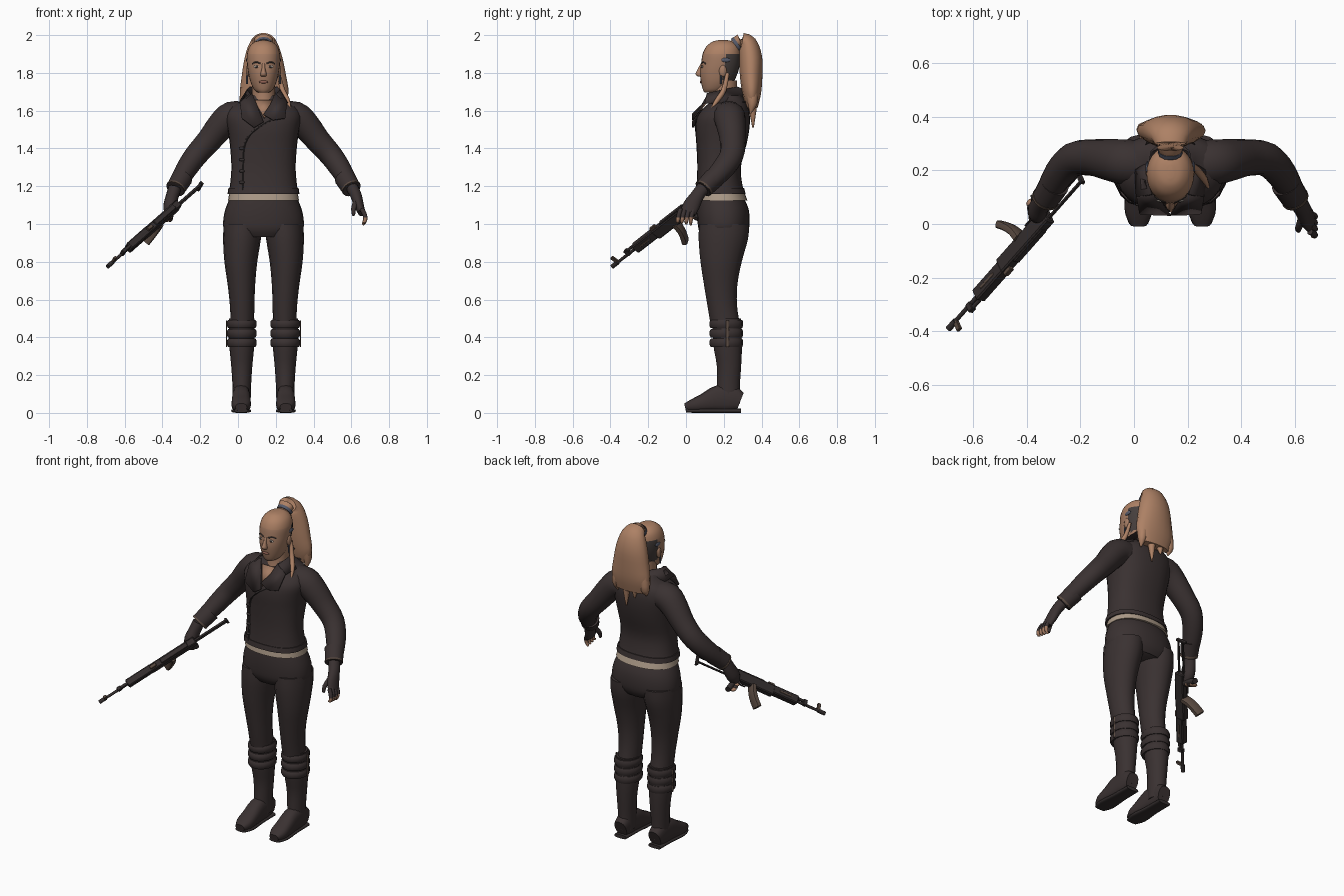
import bpy, bmesh, math
from mathutils import Vector, Matrix
from mathutils.bvhtree import BVHTree

if "Cube" in bpy.data.objects:
    bpy.data.objects.remove(bpy.data.objects["Cube"])

CX = 0.135  # body's own centre line


def material(name, r, g, b):
    m = bpy.data.materials.new(name)
    m.use_nodes = True
    m.diffuse_color = (r, g, b, 1)
    m.node_tree.nodes["Principled BSDF"].inputs["Base Color"].default_value = (r, g, b, 1)
    return m


cloth = material("dark cloth", .042, .031, .031)
skin = material("skin", .37, .20, .125)
hair = material("hair", .42, .22, .13)
shaved = material("shaved hair", .06, .048, .045)
shirt = material("undershirt", .42, .33, .25)
steel = material("gun metal", .035, .028, .028)
wood = material("brown fittings", .10, .068, .052)
white = material("eye white", .5, .45, .4)
lip = material("lips", .26, .11, .08)
clip = material("blue grey clip", .09, .10, .14)


def finish(name, bm, *mats, angle=50):
    bmesh.ops.recalc_face_normals(bm, faces=bm.faces)
    mesh = bpy.data.meshes.new(name)
    bm.to_mesh(mesh)
    bm.free()
    ob = bpy.data.objects.new(name, mesh)
    bpy.context.collection.objects.link(ob)
    for m in mats:
        mesh.materials.append(m)
    bpy.ops.object.select_all(action='DESELECT')
    ob.select_set(True)
    bpy.context.view_layer.objects.active = ob
    bpy.ops.object.shade_smooth_by_angle(angle=math.radians(angle))
    return ob


def spline(rows, steps):
    """Smooth run of rows through the given rows."""
    rows = [Vector(r) for r in rows]
    out = []
    for i in range(len(rows) - 1):
        p, a, b, q = rows[max(i - 1, 0)], rows[i], rows[i + 1], rows[min(i + 2, len(rows) - 1)]
        for k in range(steps):
            t = k / steps
            m, n = (b - p) / 2, (q - a) / 2
            out.append(a + m * t + (3 * (b - a) - 2 * m - n) * t**2 + (2 * (a - b) + m + n) * t**3)
    return out + [rows[-1]]


def loft(name, rows, *mats, n=16, power=2, flat=False, ref=(0, 1, 0), steps=3):
    """Skin over sections (x, y, z, half side, half up)."""
    rows = spline(rows, steps)
    bm = bmesh.new()
    rings = []
    for i, r in enumerate(rows):
        c = Vector(r[:3])
        side, up = Vector((1, 0, 0)), Vector((0, 1, 0))
        if not flat:
            t = (Vector(rows[min(i + 1, len(rows) - 1)][:3]) - Vector(rows[max(i - 1, 0)][:3])).normalized()
            side = Vector(ref).cross(t).normalized()
            up = t.cross(side)
        ring = []
        for k in range(n):
            co, si = (f(math.tau * k / n) for f in (math.cos, math.sin))
            co, si = (math.copysign(abs(v) ** (2 / power), v) for v in (co, si))
            ring.append(bm.verts.new(c + side * co * r[3] + up * si * r[4]))
        rings.append(ring)
    for a, b in zip(rings, rings[1:]):
        for k in range(n):
            bm.faces.new((a[k], a[(k + 1) % n], b[(k + 1) % n], b[k]))
    bm.faces.new(rings[0])
    bm.faces.new(rings[-1])
    return finish(name, bm, *mats)


def body(rows, dx=0):
    """Upright sections from (z, front, back, half width, offset)."""
    return [(CX + dx + (r[4] if len(r) > 4 else 0), (r[1] + r[2]) / 2, r[0], r[3], (r[2] - r[1]) / 2) for r in rows]


def blob(name, loc, size, mat):
    bm = bmesh.new()
    bmesh.ops.create_uvsphere(bm, u_segments=12, v_segments=8, radius=1,
                              matrix=Matrix.Translation(loc) @ Matrix.Diagonal((*size, 1)))
    return finish(name, bm, mat)


def plate(name, points, mat, thick=.008):
    bm = bmesh.new()
    bm.faces.new([bm.verts.new(p) for p in points])
    ob = finish(name, bm, mat)
    mod = ob.modifiers.new("thickness", 'SOLIDIFY')
    mod.thickness, mod.offset = thick, 0
    return ob


def paint(ob, rule):
    for p in ob.data.polygons:
        p.material_index = rule(p.center)


def front_of(ob):
    tree = BVHTree.FromPolygons([v.co for v in ob.data.vertices], [p.vertices for p in ob.data.polygons])
    return lambda x, z, lift=0: Vector((x, tree.ray_cast(Vector((x, -1, z)), Vector((0, 1, 0)))[0].y - lift, z))


# Jacket, undershirt, hips
jacket = loft("jacket", body([(1.165, .05, .31, .186), (1.2, .055, .30, .178), (1.3, .06, .29, .17),
              (1.42, .055, .32, .178), (1.5, .05, .335, .19), (1.57, .06, .338, .2), (1.62, .1, .328, .175),
              (1.655, .14, .31, .11), (1.68, .15, .29, .08)]), cloth, n=28, power=2.4, flat=True)
loft("jacket_hem", body([(1.16, .045, .315, .19), (1.19, .05, .308, .186)]), cloth, n=28, power=2.4, flat=True)
loft("undershirt", body([(1.125, .052, .325, .188), (1.18, .06, .305, .178)]), shirt, n=28, power=2.3, flat=True)
loft("hips", body([(.93, .09, .31, .15), (.97, .067, .332, .208), (1.03, .06, .337, .212), (1.09, .06, .328, .198),
     (1.15, .065, .3, .172)]), cloth, n=28, power=2.2, flat=True)

# Legs and boots
for s, tag in ((1, "left"), (-1, "right")):
    loft(tag + "_trouser_leg", body([(1.0, .07, .334, .1, s * .11), (.92, .067, .328, .1, s * .114),
         (.8, .077, .295, .087, s * .12), (.68, .095, .272, .073, s * .117), (.57, .113, .27, .065, s * .113),
         (.47, .13, .285, .062, s * .112)]), cloth, flat=True)
    loft(tag + "_boot_shaft", body([(.5, .14, .29, .068), (.36, .145, .296, .066), (.25, .163, .292, .056),
         (.14, .163, .285, .049), (.05, .16, .285, .047)], s * .115), cloth, flat=True)
    for i, z in enumerate((.35, .4, .45)):
        loft(tag + "_boot_cuff_" + str(i), body([(z, .13, .298, .073), (z + .012, .124, .302, .079),
             (z + .032, .124, .302, .079), (z + .043, .132, .297, .072)], s * .115), cloth, flat=True, steps=1)
    fx = CX + s * .118
    loft(tag + "_foot", [(fx, .287, .06, .04, .05), (fx, .24, .075, .046, .07), (fx, .17, .075, .048, .07),
         (fx, .1, .055, .051, .05), (fx, .04, .04, .05, .035), (fx, -.005, .03, .03, .02)],
         cloth, power=2.6, ref=(0, 0, 1))
    loft(tag + "_sole", [(fx, .29, .011, .042, .011), (fx, .17, .011, .044, .011), (fx, .06, .011, .053, .011),
         (fx, .0, .012, .035, .01)], steel, power=3, ref=(0, 0, 1))
    loft(tag + "_boot_strap", [(CX + s * .196, .22, z, .003, .007) for z in (.35, .42, .49)], wood, n=8, flat=True)

# Arms and cuffs
for s, tag in ((1, "left"), (-1, "right")):
    at = lambda dx, y, z, a, b: (CX + s * dx, y, z, a, b)
    loft(tag + "_sleeve", [at(.1, .225, 1.565, .08, .085), at(.17, .23, 1.565, .083, .085), at(.225, .238, 1.52, .075, .078),
         at(.29, .247, 1.44, .066, .068), at(.36, .24, 1.36, .061, .064), at(.415, .185, 1.28, .055, .058),
         at(.465, .1, 1.195, .043, .045)], cloth)
    loft(tag + "_cuff", [at(.43, .15, 1.245, .056, .056), at(.467, .09, 1.185, .051, .05)], cloth, steps=1)
    loft(tag + "_cuff_trim", [at(.462, .098, 1.194, .053, .052), at(.466, .092, 1.187, .053, .052)], wood, steps=1)

# Left hand
loft("left_glove", [(.605, .09, 1.19, .032, .036), (.625, .06, 1.15, .03, .036), (.64, .03, 1.1, .026, .044),
     (.655, .01, 1.06, .02, .042)], cloth)
for i in range(4):
    y = .04 - i * .023
    finger = loft("left_finger_" + str(i), [(.655, y, 1.08, .012, .012), (.672, y - .01, 1.045, .012, .012),
                  (.672, y - .015, 1.015, .01, .01), (.66, y - .015, .995 + .006 * i, .006, .006)], cloth, skin, n=8)
    paint(finger, lambda c: c.z < 1.03)
loft("left_thumb", [(.625, .02, 1.12, .016, .016), (.612, -.015, 1.08, .013, .013), (.612, -.025, 1.045, .008, .008)],
     cloth, n=8)

# Rifle frame: x runs from muzzle to stock, y is the rifle's underside
muzzle = Vector((-.69, -.39, .775))
along = (Vector((-.19, .175, 1.215)) - muzzle).normalized()
under = Vector((-.33, .75, -.57))
under = (under - along * under.dot(along)).normalized()
frame = Matrix.Translation(muzzle) @ Matrix((along, under, along.cross(under))).transposed().to_4x4()


def gun_box(name, s0, s1, d0, d1, half, mat=steel):
    bm = bmesh.new()
    bmesh.ops.create_cube(bm, size=1, matrix=Matrix.Translation(((s0 + s1) / 2, (d0 + d1) / 2, 0))
                          @ Matrix.Diagonal((s1 - s0, d1 - d0, half * 2, 1)))
    bmesh.ops.bevel(bm, geom=bm.edges[:], offset=min(half, d1 - d0) * .25, segments=1, affect='EDGES')
    bm.transform(frame)
    return finish(name, bm, mat, angle=30)


def gun_tube(name, rows, mat=steel, power=2):
    return loft(name, [(*(frame @ Vector((s, d, 0))), a, b) for s, d, a, b in rows], mat, n=12, power=power,
                ref=frame.col[1][:3] if power == 2 else frame.col[2][:3])


gun_tube("barrel", [(0, 0, .008, .008), (.36, 0, .009, .009)])
gun_tube("muzzle_brake", [(0, 0, .012, .012), (.045, 0, .012, .012)])
gun_tube("gas_tube", [(.13, -.02, .008, .008), (.36, -.02, .009, .009)])
gun_box("front_sight", .035, .055, -.045, .0, .007, wood)
gun_box("gas_block", .125, .15, -.03, .008, .011)
gun_box("handguard", .19, .36, -.028, .024, .022)
gun_box("handguard_inset", .23, .32, -.012, .006, .0235, wood)
gun_box("receiver", .35, .65, -.027, .036, .021)
gun_box("rear_sight", .35, .39, -.042, -.02, .01, wood)
gun_box("bolt_cover", .42, .6, -.034, -.02, .015)
gun_box("trigger_guard", .53, .6, .05, .055, .006)
gun_tube("magazine", [(.485, .025, .016, .03), (.475, .07, .016, .03), (.455, .11, .016, .03), (.43, .145, .016, .03)],
         wood, power=4)
gun_tube("pistol_grip", [(.595, .03, .014, .02), (.615, .07, .015, .019), (.635, .115, .015, .02)], steel, power=3)
gun_box("stock_upper_bar", .64, .865, -.013, -.003, .006)
gun_box("stock_lower_bar", .64, .865, .022, .031, .006)
gun_box("butt_plate", .853, .867, -.02, .05, .011)

# Right hand gripping the rifle
loft("right_glove", [(-.335, .09, 1.19, .034, .036), (-.35, .07, 1.14, .034, .042), (-.36, .045, 1.09, .036, .044),
     (-.365, .03, 1.05, .022, .025)], cloth)
for i in range(4):
    p = frame @ Vector((.61 + .006 * i, .045 + i * .018, 0))
    blob("right_finger_" + str(i), p + along * -.022, (.025, .02, .012), skin if i % 2 else cloth)

# Neck and head
loft("neck", body([(1.58, .11, .28, .07), (1.66, .135, .272, .062), (1.76, .14, .27, .06)]), skin, flat=True)
head = loft("head", body([(1.695, .1, .17, .026), (1.71, .09, .21, .048), (1.75, .08, .25, .068), (1.8, .074, .274, .08),
            (1.85, .08, .286, .087), (1.9, .088, .288, .087), (1.94, .108, .278, .073), (1.965, .14, .25, .045),
            (1.973, .17, .22, .012)]), skin, hair, shaved, n=28, power=2.1, flat=True, steps=4)
paint(head, lambda c: 1 if c.z > 1.905 else 2 if c.y > .2 and c.z > 1.75 else 0)
face = front_of(head)
loft("nose", [(CX, .074, 1.781, .013, .011), (CX, .07, 1.793, .017, .021), (CX, .077, 1.82, .01, .016),
     (CX, .088, 1.85, .008, .01)], skin, n=10, flat=True)
blob("mouth", face(CX, 1.752), (.024, .007, .008), lip)
for s, tag in ((1, "left"), (-1, "right")):
    blob(tag + "_eye", face(CX + s * .036, 1.833), (.016, .004, .007), white)
    blob(tag + "_iris", face(CX + s * .036, 1.833, .002), (.007, .004, .0065), shaved)
    loft(tag + "_eyebrow", [(*face(CX + s * x, z), .004, .004) for x, z in ((.016, 1.85), (.04, 1.857), (.058, 1.848))],
         shaved, n=6)
    blob(tag + "_ear", (CX + s * .083, .195, 1.81), (.01, .02, .032), skin)
    blob(tag + "_hair_clip", (CX + s * .086, .21, 1.868), (.006, .025, .012), clip)
    loft(tag + "_earring", [(CX + s * .087, .185, z, .005, .005) for z in (1.785, 1.74)], clip, n=6)

# Ponytail and loose locks
loft("ponytail", [(CX, .25, 1.935, .03, .03), (CX, .285, 1.972, .05, .035), (CX, .325, 1.955, .075, .05),
     (CX, .342, 1.88, .1, .062), (CX + .002, .345, 1.78, .118, .06), (CX + .004, .348, 1.69, .128, .05),
     (CX + .004, .35, 1.615, .1, .03)], hair, n=18, ref=(0, 1, .3))
loft("hair_tie", [(CX, .262, 1.945, .045, .042), (CX, .276, 1.955, .047, .044)], clip, n=12, steps=1)
locks = [(-.1, .34, 1.6), (-.03, .36, 1.575), (.03, .355, 1.51), (.1, .34, 1.585)]
for i, (dx, y, z) in enumerate(locks):
    loft("ponytail_lock_" + str(i), [(CX + dx * .9, .345, 1.72, .032, .035), (CX + dx, .352, 1.64, .026, .026),
         (CX + dx, y, z, .004, .004)], hair, n=8)
loft("shoulder_lock", [(.215, .22, 1.8, .008, .01), (.235, .2, 1.71, .014, .014), (.262, .165, 1.655, .013, .013),
     (.278, .13, 1.605, .003, .003)], hair, n=8)

# Open collar, lapels and buttoned front
on_jacket = front_of(jacket)
plate("neckline", [(.085, .12, 1.655), (.185, .12, 1.655), (.14, .04, 1.56)], skin, .006)
for s, tag, low in ((1, "left", 1.55), (-1, "right", 1.51)):
    at = lambda dx, y, z: (CX + s * dx, y, z)
    plate(tag + "_lapel", [at(.06, .12, 1.69), at(.125, .1, 1.645), at(.115, .04, 1.56), at(.05, .035, low),
                           at(.0, .034, low + .03), at(.035, .085, 1.63)], cloth)
    plate(tag + "_collar", [at(.0, .3, 1.715), at(.07, .27, 1.725), at(.085, .19, 1.71), at(.07, .11, 1.69),
                            at(.125, .1, 1.64), at(.13, .2, 1.64), at(.08, .315, 1.645), at(.0, .33, 1.65)], cloth)
path = [(.19, 1.56), (.12, 1.52), (.06, 1.47), (.03, 1.4), (.025, 1.3), (.025, 1.18)]
loft("jacket_front_seam", [(*on_jacket(x, z), .006, .006) for x, z in path], steel, n=6, ref=(1, 0, 0))
for i in range(4):
    blob("toggle_" + str(i), on_jacket(.02, 1.22 + i * .06, .004), (.016, .008, .008), steel)
